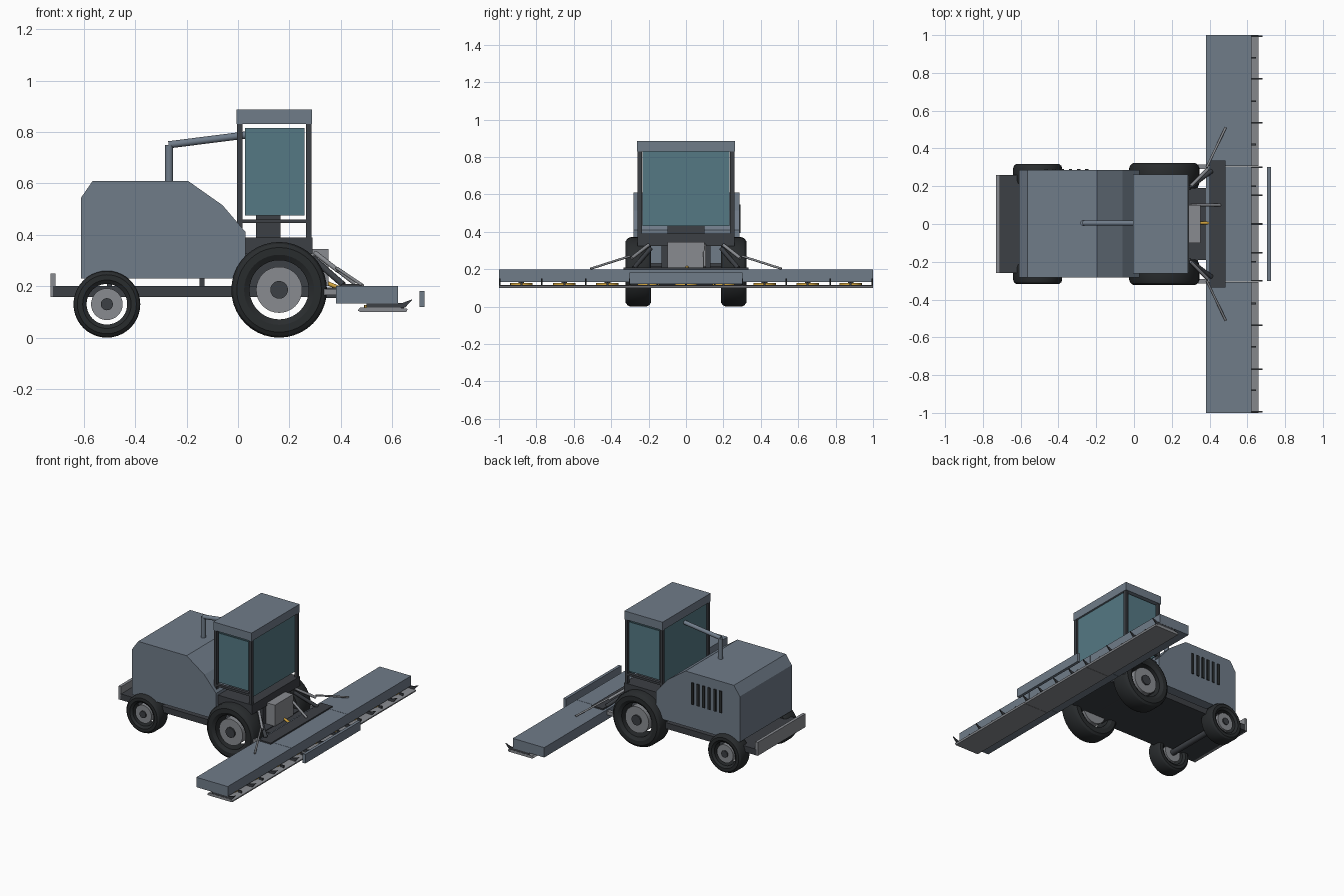
import bpy, bmesh
from math import sin, cos, pi
from mathutils import Vector

if "Cube" in bpy.data.objects:
    bpy.data.objects.remove(bpy.data.objects["Cube"])

def mat(name, c):
    m = bpy.data.materials.new(name)
    m.diffuse_color = (*c, 1)
    m.use_nodes = True
    m.node_tree.nodes["Principled BSDF"].inputs["Base Color"].default_value = m.diffuse_color
    return m

SLATE = mat("slate_paint", (0.16, 0.20, 0.25))
DARK = mat("dark_frame", (0.045, 0.05, 0.058))
RUBBER = mat("rubber", (0.022, 0.025, 0.027))
GLASS = mat("cab_glass", (0.09, 0.19, 0.23))
STEEL = mat("steel", (0.25, 0.26, 0.28))
YELLOW = mat("yellow", (0.7, 0.4, 0.05))

def finish(bm, name, m, smooth=False):
    bmesh.ops.recalc_face_normals(bm, faces=bm.faces[:])
    me = bpy.data.meshes.new(name)
    bm.to_mesh(me)
    bm.free()
    me.materials.append(m)
    ob = bpy.data.objects.new(name, me)
    bpy.context.collection.objects.link(ob)
    if smooth:
        bpy.context.view_layer.objects.active = ob
        ob.select_set(True)
        bpy.ops.object.shade_smooth_by_angle()
        ob.select_set(False)
    return ob

def box(name, x, y, z, m):
    """Box from (min, max) ranges on each axis."""
    bm = bmesh.new()
    bmesh.ops.create_cube(bm, size=1)
    for v in bm.verts:
        v.co = [r[0] + (c + 0.5) * (r[1] - r[0]) for r, c in zip((x, y, z), v.co)]
    return finish(bm, name, m)

def rod(name, a, b, r, m, n=16):
    a, b = Vector(a), Vector(b)
    bm = bmesh.new()
    bmesh.ops.create_cone(bm, cap_ends=True, segments=n, radius1=r, radius2=r, depth=(b - a).length)
    bmesh.ops.rotate(bm, verts=bm.verts[:], matrix=(b - a).to_track_quat('Z', 'Y').to_matrix())
    bmesh.ops.translate(bm, verts=bm.verts[:], vec=(a + b) / 2)
    return finish(bm, name, m, True)

def extrude(name, pts, y0, y1, m):
    """x-z profile extruded along y."""
    bm = bmesh.new()
    f = bm.faces.new([bm.verts.new((x, y0, z)) for x, z in pts])
    ext = bmesh.ops.extrude_face_region(bm, geom=[f])["geom"]
    bmesh.ops.translate(bm, vec=(0, y1 - y0, 0), verts=[v for v in ext if isinstance(v, bmesh.types.BMVert)])
    return finish(bm, name, m)

def lathe(name, prof, c, m, n=40):
    """Closed (radius, y) profile turned about a y axis."""
    bm = bmesh.new()
    rings = [[bm.verts.new((c[0] + r * cos(2 * pi * i / n), c[1] + y, c[2] + r * sin(2 * pi * i / n)))
              for r, y in prof] for i in range(n)]
    k = len(prof)
    for i in range(n):
        a, b = rings[i], rings[(i + 1) % n]
        for j in range(k):
            bm.faces.new((a[j], a[(j + 1) % k], b[(j + 1) % k], b[j]))
    return finish(bm, name, m, True)

# Wheels: tyre, rim, steel disc, hub
def wheel(tag, x, y, R, inner, w, s):
    h, c = w / 2, (x, y, R)
    d = R - inner
    lathe(tag + "_tyre", [(inner, -h * .8), (inner + d * .3, -h), (inner + d * .7, -h), (R - d * .1, -h * .85),
                          (R, -h * .6), (R, h * .6), (R - d * .1, h * .85), (inner + d * .7, h),
                          (inner + d * .3, h), (inner, h * .8)], c, RUBBER)
    disc, hub = inner * .78, inner * .3
    rod(tag + "_rim_disc", (x, y - h * .75, R), (x, y + h * .75, R), disc, STEEL, 32)
    rod(tag + "_hub", (x, y - s * h * .4, R), (x, y + s * h * .9, R), hub, DARK, 20)

for s, side in ((-1, "right"), (1, "left")):
    wheel("front_wheel_" + side, 0.16, s * 0.255, 0.186, 0.115, 0.135, s)
    wheel("rear_wheel_" + side, -0.51, s * 0.262, 0.13, 0.079, 0.11, s)
rod("front_axle", (0.16, -0.25, 0.187), (0.16, 0.25, 0.187), 0.03, DARK)
rod("rear_axle", (-0.51, -0.25, 0.131), (-0.51, 0.25, 0.131), 0.02, DARK)

# Chassis and rear bumper
box("chassis", (-0.72, 0.34), (-0.26, 0.26), (0.158, 0.2), DARK)
box("rear_bumper", (-0.73, -0.71), (-0.26, 0.26), (0.158, 0.25), STEEL)
for x in (-0.5, -0.14):
    box("hood_mount", (x - .01, x + .01), (-0.22, 0.22), (0.19, 0.24), DARK)

# Engine hood with side louvres
extrude("engine_hood", [(-0.61, 0.23), (-0.61, 0.545), (-0.565, 0.61), (-0.195, 0.61), (-0.06, 0.515),
                        (0.03, 0.41), (0.03, 0.23)], -0.282, 0.285, SLATE)
for i in range(6):
    x = -0.25 - 0.043 * i
    box("louvre", (x - .009, x + .009), (0.28, 0.292), (0.395, 0.545), RUBBER)

# Exhaust
rod("exhaust_stack", (-0.268, 0.005, 0.6), (-0.268, 0.005, 0.75), 0.016, SLATE)
rod("exhaust_pipe", (-0.27, 0.005, 0.75), (0.03, 0.005, 0.788), 0.014, SLATE)

# Cab
box("cab_floor", (0.03, 0.29), (-0.26, 0.26), (0.325, 0.39), DARK)
box("cab_support", (0.03, 0.28), (-0.13, 0.13), (0.19, 0.33), DARK)
box("cab_roof", (-0.005, 0.287), (-0.262, 0.262), (0.83, 0.887), SLATE)
box("front_glass", (0.268, 0.274), (-0.232, 0.232), (0.43, 0.832), GLASS)
box("rear_glass", (0.005, 0.011), (-0.232, 0.232), (0.455, 0.832), GLASS)
box("seat", (0.07, 0.165), (-0.1, 0.1), (0.385, 0.48), DARK)
for s in (-1, 1):
    y = sorted((s * 0.236, s * 0.258))
    for x in (-0.003, 0.265):
        box("cab_post", (x, x + 0.02), y, (0.385, 0.84), DARK)
    box("cab_rail", (0, 0.27), y, (0.445, 0.46), DARK)
    box("side_glass", (0.027, 0.258), sorted((s * 0.244, s * 0.252)), (0.475, 0.815), GLASS)

# Feeder gearbox and drive shaft
box("gearbox", (0.285, 0.352), (-0.1, 0.1), (0.2, 0.345), STEEL)
rod("drive_shaft", (0.34, 0.005, 0.215), (0.4, 0.005, 0.19), 0.008, YELLOW)
rod("gearbox_strut", (0.3, 0.1, 0.33), (0.455, 0.1, 0.21), 0.008, STEEL)

# Header carriage, lift arms and wing struts
box("carriage_plate", (0.40, 0.485), (-0.335, 0.335), (0.195, 0.209), DARK)
for s in (-1, 1):
    rod("lift_arm", (0.29, s * 0.19, 0.31), (0.41, s * 0.28, 0.205), 0.012, DARK)
    rod("wing_strut", (0.385, s * 0.3, 0.27), (0.485, s * 0.51, 0.203), 0.006, STEEL)
    rod("lift_cylinder", (0.30, s * 0.2, 0.33), (0.39, s * 0.29, 0.26), 0.009, STEEL)
    box("header_link", (0.325, 0.39), sorted((s * 0.29, s * 0.315)), (0.165, 0.19), STEEL)
box("carriage_beam", (0.33, 0.385), (-0.19, 0.19), (0.155, 0.195), DARK)

# Header: centre section, folding wings, cutter bar, discs and guards
for name, y0, y1 in (("centre", -0.304, 0.304), ("right_wing", -1, -0.306), ("left_wing", 0.306, 1)):
    box("header_" + name, (0.382, 0.622), (y0, y1), (0.132, 0.2), SLATE)
    extrude("cutter_bar_" + name, [(0.465, 0.105), (0.475, 0.1), (0.655, 0.1), (0.66, 0.112), (0.63, 0.117), (0.475, 0.117)],
            y0, y1, STEEL)
for y in (-0.88, -0.65, -0.42, -0.2, 0, 0.2, 0.42, 0.65, 0.88):
    rod("cutting_disc", (0.55, y, 0.117), (0.55, y, 0.127), 0.06, YELLOW, 20)
    rod("disc_spindle", (0.55, y, 0.115), (0.55, y, 0.14), 0.015, DARK, 12)
    box("blade_tooth", (0.62, 0.645), (y - .005, y + .005), (0.11, 0.13), DARK)
for y in (-0.995, -0.77, -0.535, -0.3, -0.153, 0, 0.153, 0.3, 0.535, 0.77, 0.995):
    extrude("crop_guard", [(0.5, 0.117), (0.65, 0.117), (0.68, 0.15), (0.64, 0.135), (0.5, 0.132)], y - .004, y + .004, DARK)

# Front guard bar
box("front_guard_bar", (0.705, 0.725), (-0.302, 0.302), (0.12, 0.182), SLATE)
